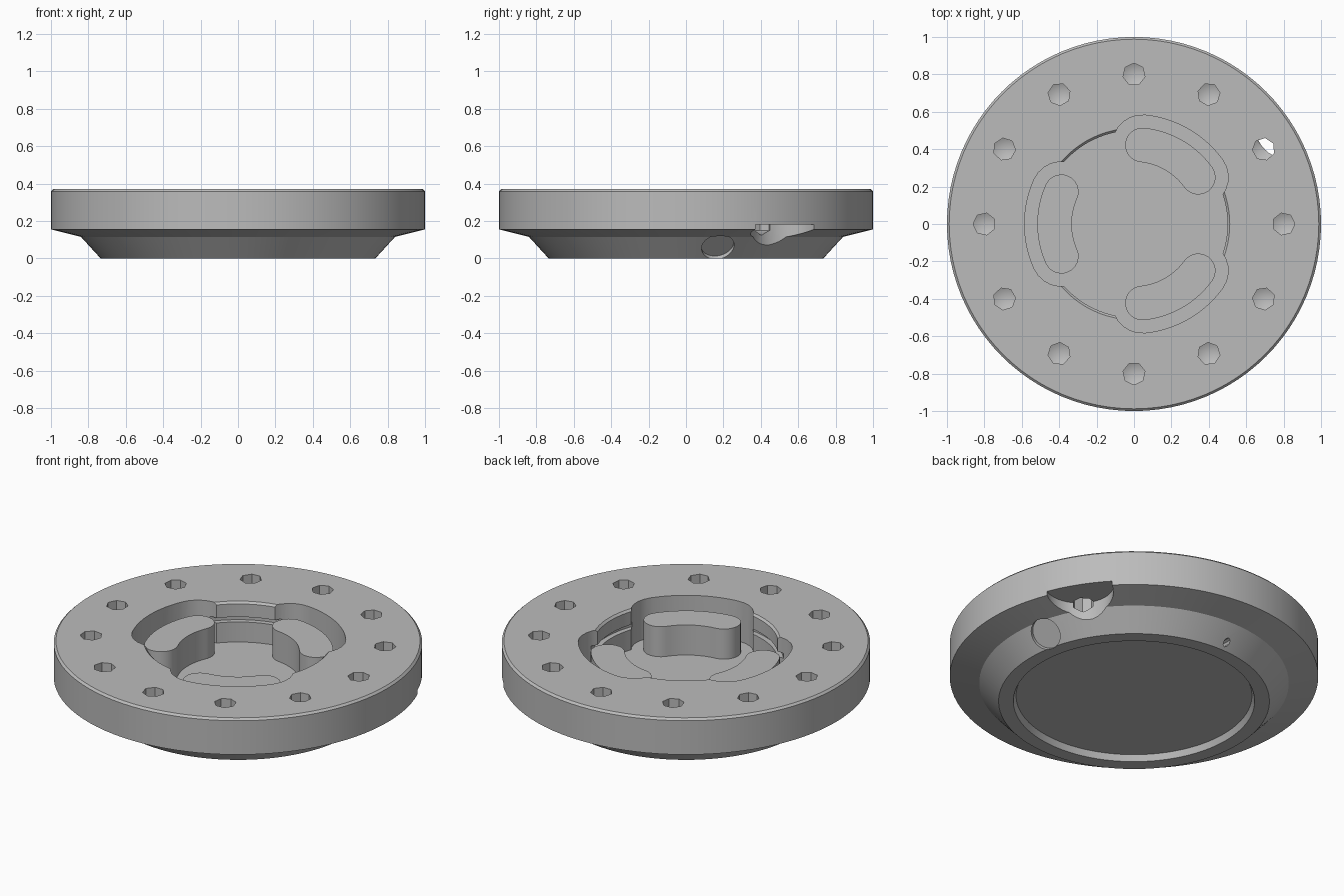
import bpy, bmesh, math
from mathutils import Vector, Matrix

cube = bpy.data.objects.get("Cube")
if cube:
    bpy.data.objects.remove(cube)

grey = bpy.data.materials.new("machined_grey")
grey.use_nodes = True
COLOUR = (0.5, 0.5, 0.5, 1)
grey.diffuse_color = COLOUR
grey.node_tree.nodes["Principled BSDF"].inputs["Base Color"].default_value = COLOUR


def make_object(name, bm):
    bmesh.ops.recalc_face_normals(bm, faces=bm.faces)
    mesh = bpy.data.meshes.new(name)
    bm.to_mesh(mesh)
    bm.free()
    mesh.materials.append(grey)
    obj = bpy.data.objects.new(name, mesh)
    bpy.context.collection.objects.link(obj)
    return obj


def lathe(name, profile, steps=96):
    """Revolve an (r, z) profile that starts and ends on the axis."""
    bm = bmesh.new()
    rings = []
    for r, z in profile:
        count = steps if r else 1
        rings.append([bm.verts.new((r * math.cos(math.tau * i / steps),
                                    r * math.sin(math.tau * i / steps), z))
                      for i in range(count)])
    for a, b in zip(rings, rings[1:]):
        for i in range(steps):
            j = (i + 1) % steps
            quad = [a[i % len(a)], a[j % len(a)], b[j % len(b)], b[i % len(b)]]
            bm.faces.new(list(dict.fromkeys(quad)))
    return make_object(name, bm)


def kidney(name, angle, half_width, z0, z1, radius=0.425, spread=24):
    """Curved slot shape with round ends, following the bolt circle."""
    pts = []
    s = math.radians(spread)
    for i in range(17):
        t = -s + 2 * s * i / 16
        pts.append(Vector((math.cos(t), math.sin(t), 0)) * (radius + half_width))
    for end in (1, -1):
        centre = Vector((math.cos(s), end * math.sin(s), 0)) * radius
        for i in range(1, 12):
            t = end * s + (0 if end > 0 else math.pi) + math.pi * i / 12
            pts.append(centre + Vector((math.cos(t), math.sin(t), 0)) * half_width)
        if end > 0:
            for i in range(17):
                t = s - 2 * s * i / 16
                pts.append(Vector((math.cos(t), math.sin(t), 0)) * (radius - half_width))
    bm = bmesh.new()
    turn = Matrix.Rotation(angle, 3, "Z")
    face = bm.faces.new([bm.verts.new(turn @ p + Vector((0, 0, z0))) for p in pts])
    top = bmesh.ops.extrude_face_region(bm, geom=[face])["geom"]
    bmesh.ops.translate(bm, vec=(0, 0, z1 - z0),
                        verts=[v for v in top if isinstance(v, bmesh.types.BMVert)])
    return make_object(name, bm)


def cylinder(name, centre, direction, radius, depth, sides=40):
    bm = bmesh.new()
    turn = Vector(direction).to_track_quat("Z", "Y").to_matrix().to_4x4()
    bmesh.ops.create_cone(bm, cap_ends=True, segments=sides, radius1=radius,
                          radius2=radius, depth=depth,
                          matrix=Matrix.Translation(centre) @ turn)
    return make_object(name, bm)


def cut(target, cutter):
    mod = target.modifiers.new("cut", "BOOLEAN")
    mod.operation = "DIFFERENCE"
    mod.solver = "EXACT"
    mod.object = cutter
    bpy.context.view_layer.objects.active = target
    bpy.ops.object.modifier_apply(modifier=mod.name)
    bpy.data.objects.remove(cutter)


def polar(degrees, radius, z):
    a = math.radians(degrees)
    return Vector((radius * math.cos(a), radius * math.sin(a), z))


# Flange with conical underside and shallow recessed base
flange = lathe("flange_body", [
    (0, 0.035), (0.64, 0.035), (0.655, 0), (0.735, 0), (0.84, 0.115),
    (1, 0.155), (1, 0.358), (0.988, 0.37), (0, 0.37)])

# Central cavity with chamfered mouth and thin retaining groove
cut(flange, lathe("cavity_cutter", [
    (0, 0.13), (0.5, 0.13), (0.5, 0.25), (0.53, 0.25), (0.53, 0.28),
    (0.5, 0.28), (0.5, 0.358), (0.512, 0.37), (0.512, 0.4), (0, 0.4)]))

# Three kidney pockets around the cavity
for degrees in (60, 180, 300):
    cut(flange, kidney("pocket_cutter", math.radians(degrees), 0.16, 0.13, 0.4))

# Ring of twelve drilled holes with conical tips
bm = bmesh.new()
for i in range(12):
    centre = polar(30 * i, 0.8, 0)
    ring = [centre + polar(360 * k / 7 + 30 * i, 0.06, 0) for k in range(7)]
    low = [bm.verts.new(p + Vector((0, 0, 0.15))) for p in ring]
    high = [bm.verts.new(p + Vector((0, 0, 0.4))) for p in ring]
    tip = bm.verts.new(centre + Vector((0, 0, 0.122)))
    bm.faces.new(high)
    for k in range(7):
        n = (k + 1) % 7
        bm.faces.new((low[k], low[n], high[n], high[k]))
        bm.faces.new((low[n], low[k], tip))
cut(flange, make_object("hole_cutter", bm))

# Relief notch under the rim
cut(flange, cylinder("notch_cutter", polar(32.5, 0.985, 0.08), (0, 0, 1), 0.185, 0.2))

# Round spot face set square to the cone
normal = polar(12.5, 0.72, -0.69)
cut(flange, cylinder("port_cutter", polar(12.5, 0.787, 0.062) + normal * 0.08,
                     normal, 0.088, 0.2))

# Small vent in the cone
cut(flange, cylinder("vent_cutter", polar(91, 0.76, 0.035), polar(91, 1, 0), 0.02, 0.1, 8))

# Kidney bosses standing on the cavity floor
parts = [flange]
for n, degrees in enumerate((60, 180, 300), 1):
    parts.append(kidney(f"kidney_boss_{n}", math.radians(degrees), 0.092, 0.12, 0.31))

bpy.ops.object.select_all(action="DESELECT")
for obj in parts:
    obj.select_set(True)
bpy.context.view_layer.objects.active = flange
bpy.ops.object.shade_smooth_by_angle(angle=math.radians(25))
